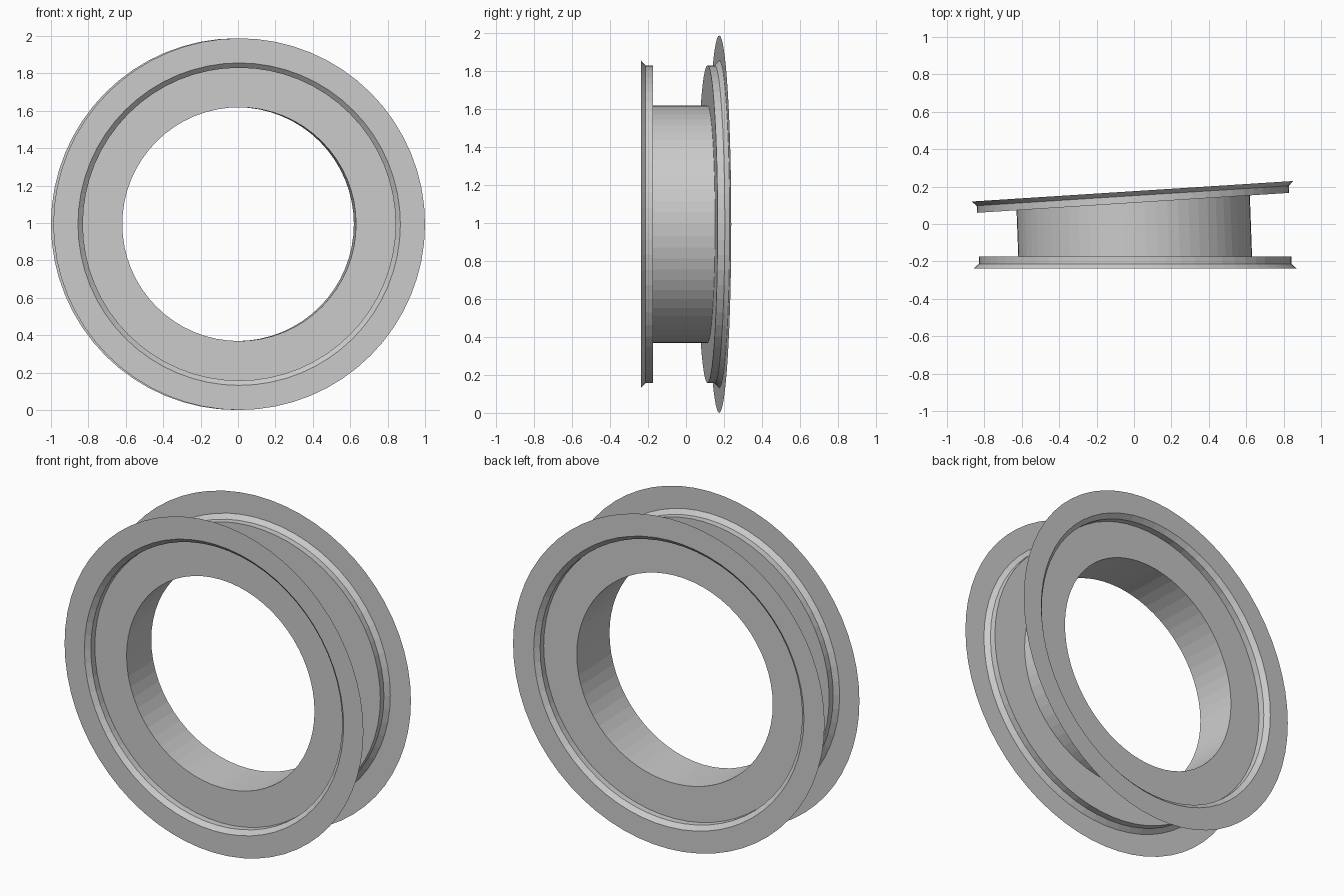
import bpy, bmesh
from math import cos, sin, pi, radians
from mathutils import Matrix

if "Cube" in bpy.data.objects:
    bpy.data.objects.remove(bpy.data.objects["Cube"])

SEG = 64
R = 0.9937
# half profile of a flange: (radius, distance inward from the outer face)
PROFILE = [(R, 0.0), (0.862, 0.0), (0.836, 0.024), (0.836, 0.062), (0.625, 0.062)]

# flange frames: local +y points inward; the rear flange is tilted
front = Matrix.Translation((0.0063, -0.237, R))
rear = (Matrix.Translation((-0.0083, 0.175, R))
        @ Matrix.Rotation(radians(3.65), 4, 'Z') @ Matrix.Scale(-1, 4, (0, 1, 0)))


def ring(bm, frame, radius, depth):
    pts = [2 * pi * i / SEG for i in range(SEG)]
    return [bm.verts.new(frame @ Matrix.Translation((radius * cos(a), depth, radius * sin(a))).to_translation())
            for a in pts]


def skin(name, stations):
    """Skin a thin shell through a list of (frame, radius, depth) rings."""
    bm = bmesh.new()
    rings = [ring(bm, *s) for s in stations]
    for a, b in zip(rings, rings[1:]):
        for i in range(SEG):
            j = (i + 1) % SEG
            bm.faces.new((a[i], a[j], b[j], b[i]))
    bmesh.ops.recalc_face_normals(bm, faces=bm.faces)
    me = bpy.data.meshes.new(name)
    bm.to_mesh(me)
    bm.free()
    ob = bpy.data.objects.new(name, me)
    bpy.context.collection.objects.link(ob)
    return ob


# stepped flanges and the slanted barrel joining them
skin("front_flange", [(front, r, d) for r, d in PROFILE])
skin("rear_flange", [(rear, r, d) for r, d in PROFILE])
skin("barrel", [(front, *PROFILE[-1]), (rear, *PROFILE[-1])])
